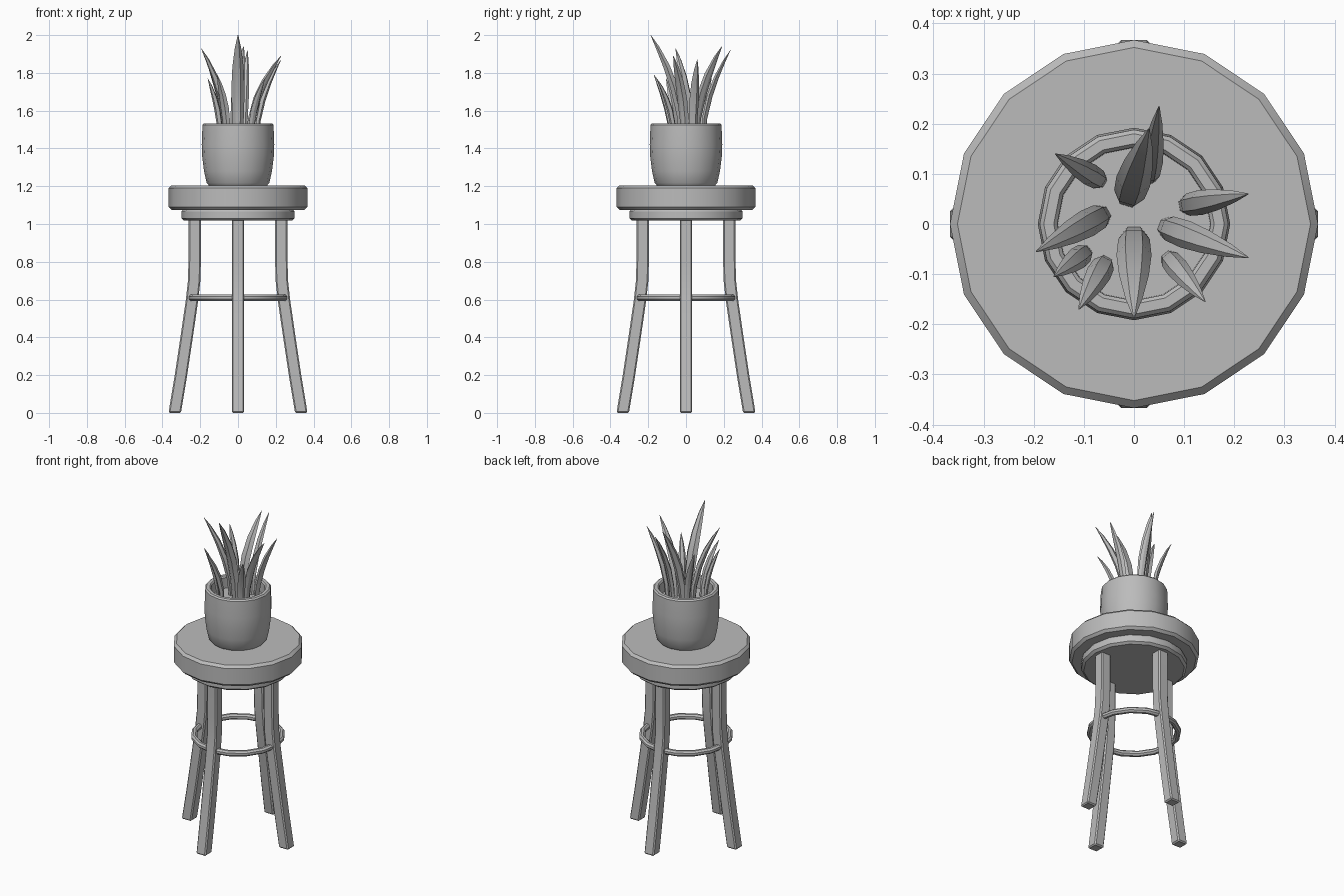
import bpy, bmesh, math
from mathutils import Vector

cube = bpy.data.objects.get("Cube")
if cube:
    bpy.data.objects.remove(cube)

grey = bpy.data.materials.new("plain grey")
grey.use_nodes = True
colour = (0.5, 0.5, 0.5, 1)
grey.diffuse_color = colour
grey.node_tree.nodes["Principled BSDF"].inputs["Base Color"].default_value = colour


def finish(bm, name, bevel=0):
    bmesh.ops.recalc_face_normals(bm, faces=bm.faces)
    mesh = bpy.data.meshes.new(name)
    bm.to_mesh(mesh)
    bm.free()
    mesh.materials.append(grey)
    obj = bpy.data.objects.new(name, mesh)
    bpy.context.collection.objects.link(obj)
    bpy.ops.object.select_all(action="DESELECT")
    obj.select_set(True)
    bpy.context.view_layer.objects.active = obj
    if bevel:
        mod = obj.modifiers.new("soft edges", "BEVEL")
        mod.width, mod.segments = bevel, 1
        mod.limit_method, mod.angle_limit = "ANGLE", math.radians(60)
        bpy.ops.object.modifier_apply(modifier=mod.name)
    bpy.ops.object.shade_smooth_by_angle(angle=math.radians(30))
    return obj


def skin(name, rings, closed=False, bevel=0):
    """Bridge a list of equal rings of points, capping the ends unless closed."""
    bm = bmesh.new()
    loops = [[bm.verts.new(p) for p in ring] for ring in rings]
    pairs = list(zip(loops, loops[1:]))
    if closed:
        pairs.append((loops[-1], loops[0]))
    else:
        bm.faces.new(loops[0])
        bm.faces.new(loops[-1])
    for a, b in pairs:
        for i in range(len(a)):
            j = (i + 1) % len(a)
            bm.faces.new((a[i], a[j], b[j], b[i]))
    return finish(bm, name, bevel)


def circle(r, z, n=16):
    return [(r * math.sin(math.tau * i / n), r * math.cos(math.tau * i / n), z) for i in range(n)]


def lathe(name, profile, closed=False):
    return skin(name, [circle(r, z) for r, z in profile], closed)


# Seat and the smaller disc below it
lathe("seat", [(0.352, 1.075), (0.367, 1.09), (0.367, 1.19), (0.352, 1.205)])
lathe("seat_support", [(0.285, 1.018), (0.3, 1.03), (0.3, 1.065), (0.29, 1.08)])

# Foot ring
tube = [math.tau * (k + 0.5) / 8 for k in range(8)]
lathe("foot_ring", [(0.25 + 0.018 * math.cos(t), 0.609 + 0.018 * math.sin(t)) for t in tube], True)

# Four curved legs
leg_path = [(0.335, 0), (0.302, 0.2), (0.272, 0.4), (0.243, 0.6), (0.232, 0.7), (0.229, 0.82), (0.229, 1.03)]
half = 0.033
for k, side in enumerate(("front", "left", "back", "right")):
    angle = k * math.pi / 2 - math.pi / 2
    out = Vector((math.cos(angle), math.sin(angle), 0))
    across = Vector((-out.y, out.x, 0)) * half
    rings = []
    for r, z in leg_path:
        inner = out * (r - half) + Vector((0, 0, z))
        outer = out * (r + half) + Vector((0, 0, z))
        rings.append([inner - across, inner + across, outer + across, outer - across])
    skin(side + "_leg", rings, bevel=0.007)

# Plant pot with a hollow top
lathe("pot", [(0.155, 1.205), (0.166, 1.218), (0.18, 1.28), (0.19, 1.36), (0.192, 1.42),
              (0.188, 1.525), (0.18, 1.533), (0.16, 1.533), (0.153, 1.525), (0.152, 1.46)])


def leaf(name, base, tip, width):
    """Tapered blade that rises upright and bends out to its tip."""
    base, tip = Vector(base), Vector(tip)
    lean = tip - base
    lean.z = 0
    out = lean.normalized()
    across = Vector((-out.y, out.x, 0))
    rings = []
    for t, w in ((0, 0.7), (0.25, 0.9), (0.5, 1), (0.7, 0.85), (0.88, 0.48), (1, 0.04)):
        centre = base + lean * t ** 2 + Vector((0, 0, (tip.z - base.z) * t))
        slope = (lean * 2 * t + Vector((0, 0, tip.z - base.z))).normalized()
        normal = across.cross(slope)
        a, b = across * width * w / 2, normal * width * w * 0.3
        rings.append([centre + p for p in (a, a * 0.4 + b, b * 0.8 - a * 0.4, -a, -a * 0.5 - b, a * 0.5 - b)])
    skin(name, rings)


# Leaves: base x, y, then tip x, y, z and width
leaves = [
    (0, -0.02, 0, -0.187, 2.0, 0.07),
    (0.06, -0.005, 0.228, -0.067, 1.89, 0.056),
    (0.03, 0.09, 0.05, 0.235, 1.92, 0.046),
    (-0.012, 0.05, 0.03, 0.19, 1.94, 0.07),
    (-0.06, 0.02, -0.195, -0.055, 1.93, 0.056),
    (0.1, 0.037, 0.228, 0.06, 1.87, 0.05),
    (-0.065, 0.085, -0.157, 0.14, 1.83, 0.045),
    (-0.095, -0.055, -0.16, -0.105, 1.77, 0.045),
    (-0.057, -0.075, -0.11, -0.17, 1.79, 0.05),
    (0.067, -0.065, 0.142, -0.155, 1.77, 0.045),
]
for n, (bx, by, tx, ty, tz, width) in enumerate(leaves, 1):
    leaf(f"leaf_{n}", (bx, by, 1.44), (tx, ty, tz), width)
